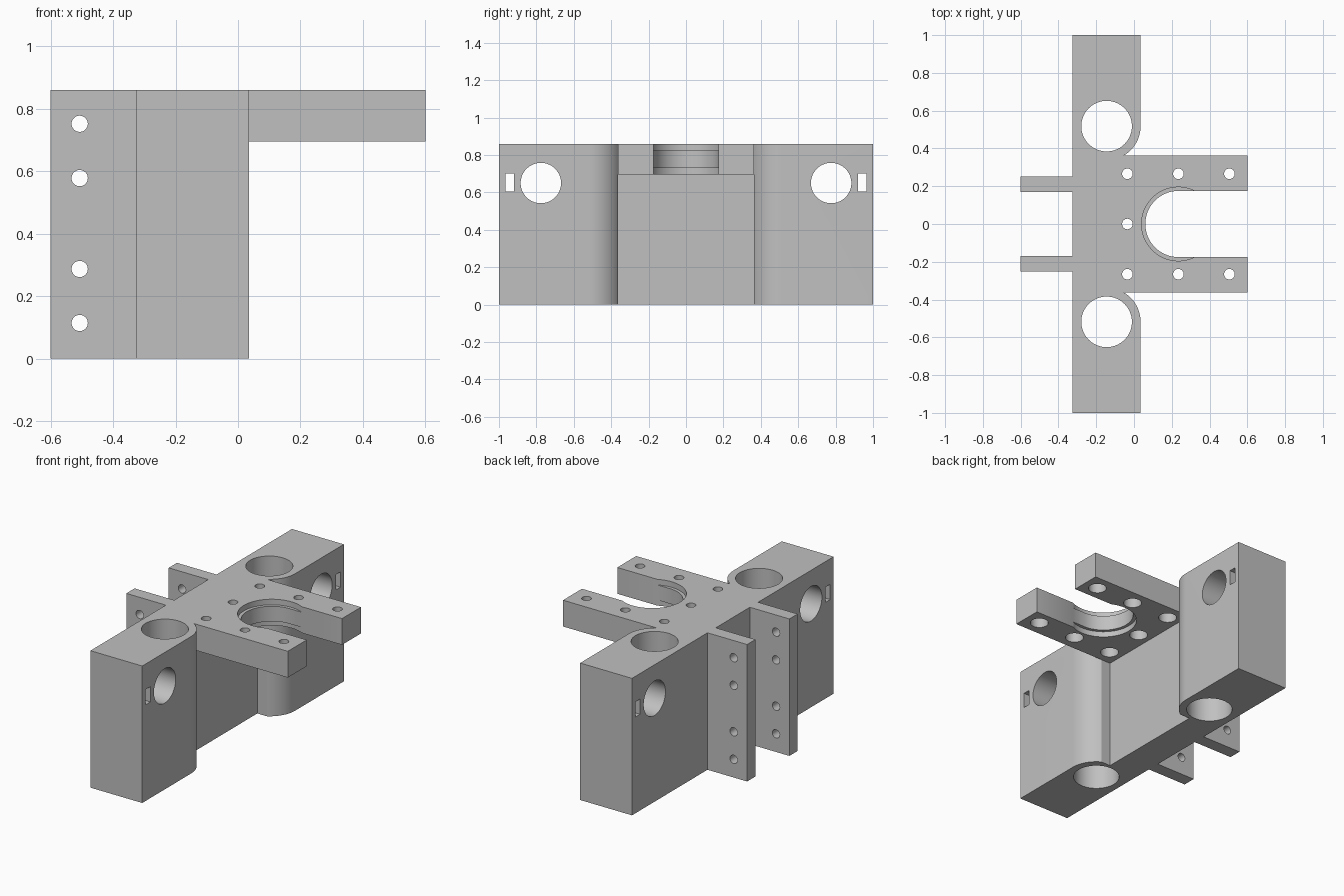
import bpy
import bmesh
from math import asin, cos, pi, sin, sqrt
from mathutils import Matrix

cube = bpy.data.objects.get("Cube")
if cube:
    bpy.data.objects.remove(cube, do_unlink=True)

HEIGHT = 0.86
ARM_Z = 0.695      # underside of the fork arms
ARM_Y = 0.363      # half width of the fork
BOSS = (-0.145, 0.518)
CRADLE_X = 0.235


def grey_material():
    mat = bpy.data.materials.new("plain grey")
    mat.use_nodes = True
    colour = (0.53, 0.53, 0.53, 1)
    mat.diffuse_color = colour
    mat.node_tree.nodes["Principled BSDF"].inputs["Base Color"].default_value = colour
    return mat


def make_object(name, bm):
    bmesh.ops.recalc_face_normals(bm, faces=bm.faces)
    mesh = bpy.data.meshes.new(name)
    bm.to_mesh(mesh)
    bm.free()
    obj = bpy.data.objects.new(name, mesh)
    bpy.context.collection.objects.link(obj)
    return obj


def arc(centre, radius, start, end, steps):
    angles = [start + (end - start) * i / steps for i in range(steps + 1)]
    return [(centre[0] + radius * cos(a), centre[1] + radius * sin(a)) for a in angles]


def prism(name, outline, bottom, top):
    bm = bmesh.new()
    face = bm.faces.new([bm.verts.new((x, y, bottom)) for x, y in outline])
    new = bmesh.ops.extrude_face_region(bm, geom=[face])["geom"]
    verts = [v for v in new if isinstance(v, bmesh.types.BMVert)]
    bmesh.ops.translate(bm, verts=verts, vec=(0, 0, top - bottom))
    return make_object(name, bm)


def cut(target, cutter):
    cutter.hide_render = True
    mod = target.modifiers.new("cut", 'BOOLEAN')
    mod.operation = 'DIFFERENCE'
    mod.solver = 'EXACT'
    mod.object = cutter
    bpy.context.view_layer.objects.active = target
    bpy.ops.object.modifier_apply(modifier=mod.name)
    bpy.data.objects.remove(cutter, do_unlink=True)


def cut_box(target, low, high):
    corners = [(low[0], low[1]), (high[0], low[1]), (high[0], high[1]), (low[0], high[1])]
    cut(target, prism("box_cutter", corners, low[2], high[2]))


def cut_hole(target, centre, radius, length, axis='Z', sides=48):
    turn = {'X': Matrix.Rotation(pi / 2, 4, 'Y'),
            'Y': Matrix.Rotation(pi / 2, 4, 'X'),
            'Z': Matrix.Identity(4)}[axis]
    bm = bmesh.new()
    bmesh.ops.create_cone(bm, cap_ends=True, segments=sides, radius1=radius,
                          radius2=radius, depth=length,
                          matrix=Matrix.Translation(centre) @ turn)
    cut(target, make_object("hole_cutter", bm))


# Plan outline: rear fins, long wall, rounded bosses and fork with open cradle
boss_r = 0.18
half = [(-0.325, 0.169), (-0.6, 0.169), (-0.6, 0.251), (-0.325, 0.251),
        (-0.325, 1), (0.035, 1)]
half += arc(BOSS, boss_r, 0, asin((ARM_Y - BOSS[1]) / boss_r), 16)
half += [(0.6, ARM_Y), (0.6, 0.175)]
half += arc((CRADLE_X, 0), 0.175, pi / 2, pi, 24)
outline = half + [(x, -y) for x, y in reversed(half[:-1])]
bracket = prism("mounting_bracket", outline, 0, HEIGHT)

# Recess under the fork
cut_box(bracket, (-0.12, -ARM_Y, -0.1), (0.7, ARM_Y, ARM_Z))

# Stepped rims above and below the cradle lip
cut_hole(bracket, (CRADLE_X, 0, HEIGHT + 0.015), 0.195, 0.1, sides=96)
cut_hole(bracket, (CRADLE_X, 0, ARM_Z - 0.015), 0.195, 0.1, sides=96)

# Rod bores, cross bores and strap slots on both wings
for side in (-1, 1):
    cut_hole(bracket, (BOSS[0], side * BOSS[1], HEIGHT / 2), 0.134, 2, sides=64)
    cut_hole(bracket, (-0.145, side * 0.776, 0.65), 0.108, 1, 'X', 64)
    cut_box(bracket, (-0.6, side * 0.943 - 0.023, 0.604),
            (0.3, side * 0.943 + 0.023, 0.70))

# Screw holes through the fork, counterbored from below
spots = [(-0.035, 0)] + [(x, s * 0.266) for x in (-0.035, 0.235, 0.505) for s in (-1, 1)]
for x, y in spots:
    cut_hole(bracket, (x, y, HEIGHT), 0.028, 0.6, sides=32)
    cut_hole(bracket, (x, y, ARM_Z), 0.053, 0.16, sides=32)

# Screw holes across both fins
for z in (0.114, 0.287, 0.578, 0.752):
    cut_hole(bracket, (-0.507, 0, z), 0.026, 1, 'Y', 32)

# Finish
bracket.data.materials.clear()
bracket.data.materials.append(grey_material())
for poly in bracket.data.polygons:
    poly.material_index = 0
bpy.ops.object.select_all(action='DESELECT')
bracket.select_set(True)
bpy.context.view_layer.objects.active = bracket
bpy.ops.object.shade_smooth_by_angle(angle=pi / 6)
